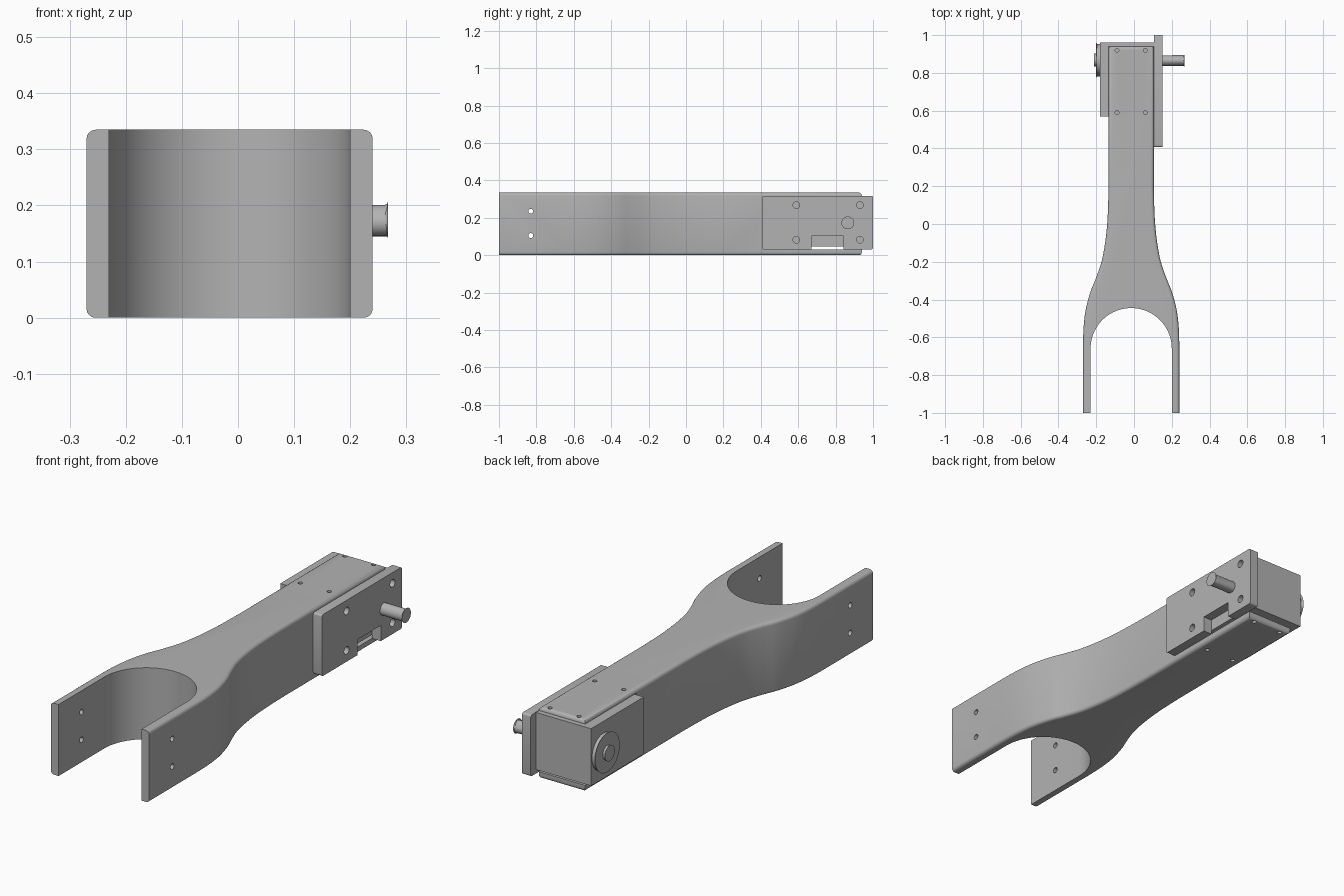
import bpy, bmesh, math
from mathutils import Vector, Matrix

if "Cube" in bpy.data.objects:
    bpy.data.objects.remove(bpy.data.objects["Cube"])

grey = bpy.data.materials.new("plain_grey")
grey.use_nodes = True
grey.diffuse_color = (0.45, 0.45, 0.45, 1)
grey.node_tree.nodes["Principled BSDF"].inputs["Base Color"].default_value = grey.diffuse_color

CX = -0.015      # centre line of the arm
HEIGHT = 0.335


def make(name, bm):
    bmesh.ops.recalc_face_normals(bm, faces=bm.faces)
    mesh = bpy.data.meshes.new(name)
    bm.to_mesh(mesh)
    bm.free()
    mesh.materials.append(grey)
    ob = bpy.data.objects.new(name, mesh)
    bpy.context.collection.objects.link(ob)
    return ob


def prism(outline, z0, z1):
    bm = bmesh.new()
    base = bm.faces.new([bm.verts.new((x, y, z0)) for x, y in outline])
    top = bmesh.ops.extrude_face_region(bm, geom=[base])["geom"]
    bmesh.ops.translate(bm, vec=(0, 0, z1 - z0),
                        verts=[v for v in top if isinstance(v, bmesh.types.BMVert)])
    return bm


def box(name, lo, hi):
    return make(name, prism([(lo[0], lo[1]), (hi[0], lo[1]), (hi[0], hi[1]), (lo[0], hi[1])],
                            lo[2], hi[2]))


def cylinder(name, axis, start, end, a, b, radius, rim=0):
    """Cylinder along X (a, b = y, z) or Z (a, b = x, y); rim rounds the far end."""
    bm = bmesh.new()
    bmesh.ops.create_cone(bm, cap_ends=True, segments=32, radius1=radius, radius2=radius,
                          depth=abs(end - start))
    mid = (start + end) / 2
    if axis == "X":
        side = 1 if end > start else -1
        bm.transform(Matrix.Translation((mid, a, b)) @ Matrix.Rotation(side * math.pi / 2, 4, "Y"))
    else:
        bm.transform(Matrix.Translation((a, b, mid)))
    if rim:
        edges = [e for e in bm.edges if all(abs(v.co.x - end) < 1e-4 for v in e.verts)]
        bmesh.ops.bevel(bm, geom=edges, offset=rim, segments=3, profile=0.5, affect="EDGES")
    return make(name, bm)


def activate(ob):
    bpy.ops.object.select_all(action="DESELECT")
    ob.select_set(True)
    bpy.context.view_layer.objects.active = ob


def cut(ob, cutters):
    activate(ob)
    for c in cutters:
        mod = ob.modifiers.new("cut", "BOOLEAN")
        mod.operation, mod.solver, mod.object = "DIFFERENCE", "EXACT", c
        bpy.ops.object.modifier_apply(modifier=mod.name)
        bpy.data.objects.remove(c)


def smooth(ob):
    activate(ob)
    bpy.ops.object.shade_smooth_by_angle(angle=math.radians(28))


def spline(points, steps=4):
    """Smooth curve through the points."""
    p = [Vector(q) for q in points]
    p = [p[0]] + p + [p[-1]]
    out = []
    for i in range(1, len(p) - 2):
        a, b, c, d = p[i - 1:i + 3]
        for k in range(steps):
            t = k / steps
            out.append(b + (c - a) * t / 2 + (2 * a - 5 * b + 4 * c - d) * t * t / 2
                       + (3 * b - a - 3 * c + d) * t ** 3 / 2)
    return out + [p[-1]]


# Arm: symmetric outline, rounded along its outer rims
flare = spline([(0.255, -0.64), (0.252, -0.55), (0.241, -0.455), (0.216, -0.36), (0.188, -0.29),
                (0.157, -0.2), (0.138, -0.1), (0.127, 0), (0.122, 0.1), (0.12, 0.2)])
half = [(0.255, -1)] + [tuple(v) for v in flare] + [(0.12, 0.94)]
outline = [(CX + w, y) for w, y in half] + [(CX - w, y) for w, y in reversed(half)]
bm = prism(outline, 0, HEIGHT)
rims = [e for e in bm.edges if abs(e.verts[0].co.z - e.verts[1].co.z) < 1e-4
        and not all(v.co.y < -0.999 for v in e.verts)]
bmesh.ops.bevel(bm, geom=rims, offset=0.016, segments=4, profile=0.5, affect="EDGES")
arm = make("forked_arm", bm)

# Fork opening, motor slot and screw holes
R = 0.215
arc = [(CX + R * math.cos(t), -0.66 + R * math.sin(t))
       for t in (math.pi * i / 40 for i in range(41))]
opening = make("fork_cutter", prism([(CX - R, -1.2), (CX + R, -1.2)] + arc, -0.1, 0.5))
cutters = [opening, box("slot_cutter", (-0.4, 0.56, 0.031), (0.4, 1.1, 0.318))]
cutters += [cylinder("fork_hole_cutter", "X", -0.5, 0.5, -0.83, z, 0.013) for z in (0.105, 0.235)]
cutters += [cylinder("screw_hole_cutter", "Z", -0.1, 0.5, x, y, 0.01)
            for x in (-0.09, 0.06) for y in (0.59, 0.92)]
cut(arm, cutters)
smooth(arm)

# Motor body held in the slot
box("motor_body", (-0.18, 0.57, 0.048), (0.105, 0.96, 0.316))

# Mounting plate with softened edges, notch and screw holes
plate = box("mounting_plate", (0.105, 0.407, 0.03), (0.15, 1.0, 0.318))
bm = bmesh.new()
bm.from_mesh(plate.data)
bmesh.ops.bevel(bm, geom=[e for e in bm.edges if abs(e.verts[0].co.x - e.verts[1].co.x) > 0.01],
                offset=0.01, segments=4, profile=0.5, affect="EDGES")
bm.to_mesh(plate.data)
bm.free()
cutters = [box("notch_cutter", (0, 0.672, -0.1), (0.3, 0.843, 0.103))]
cutters += [cylinder("plate_hole_cutter", "X", 0, 0.3, y, z, 0.018)
            for y in (0.59, 0.93) for z in (0.083, 0.268)]
cut(plate, cutters)
smooth(plate)

# Drive shaft on one side, bearing disc and hub on the other
for args in (("drive_shaft", "X", 0.09, 0.267, 0.865, 0.173, 0.028, 0.006),
             ("bearing_disc", "X", -0.178, -0.2, 0.868, 0.175, 0.086, 0.006),
             ("bearing_hub", "X", -0.195, -0.213, 0.868, 0.175, 0.034, 0.003)):
    smooth(cylinder(*args))
